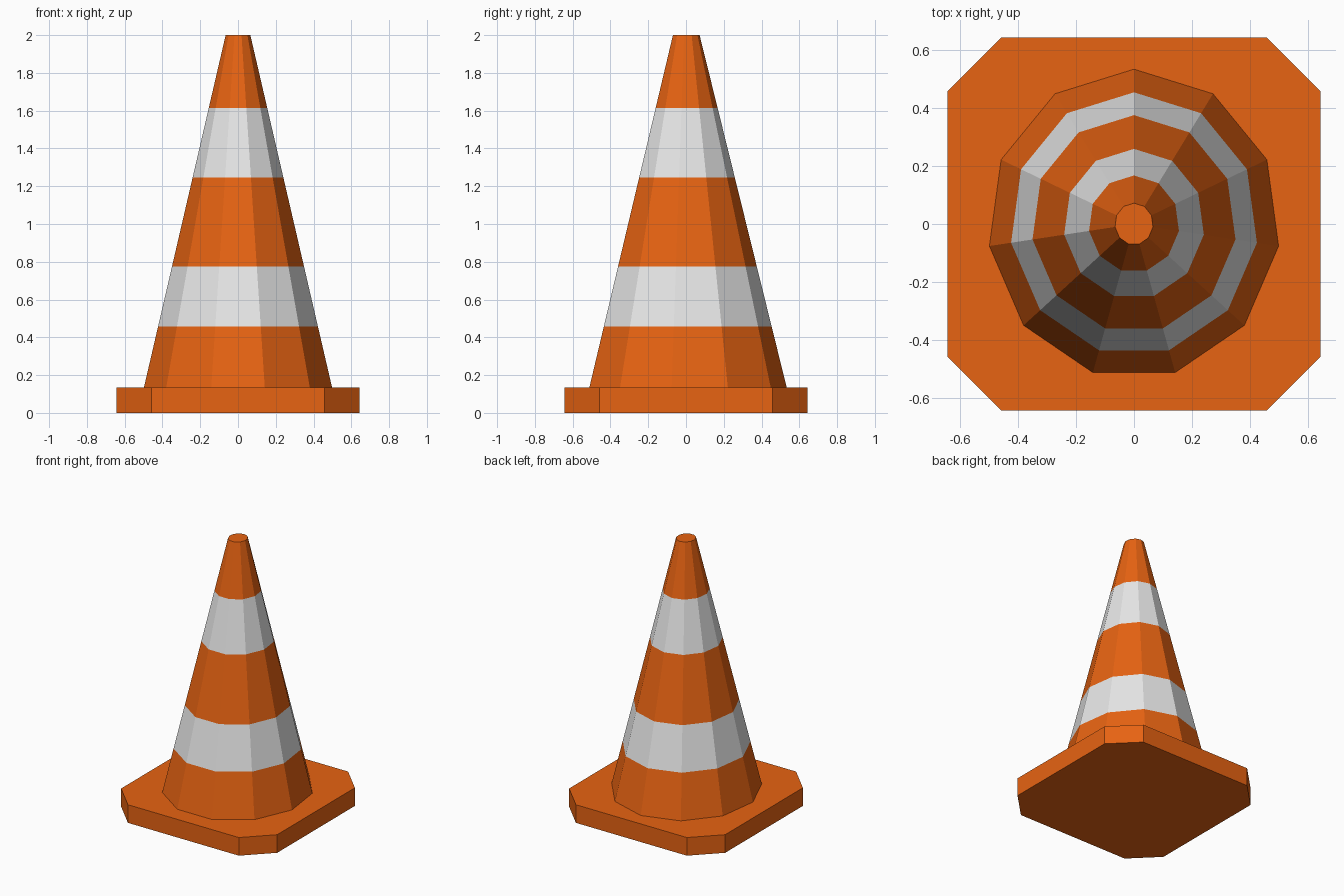
import bpy
import math

cube = bpy.data.objects.get("Cube")
if cube:
    bpy.data.objects.remove(cube, do_unlink=True)


def make_material(name, color):
    mat = bpy.data.materials.new(name)
    mat.use_nodes = True
    mat.diffuse_color = color
    mat.node_tree.nodes["Principled BSDF"].inputs["Base Color"].default_value = color
    return mat


orange = make_material("safety orange", (0.8, 0.125, 0.006, 1))
white = make_material("reflective white", (0.8, 0.8, 0.8, 1))


def loft(name, rings, materials, band_slots):
    """Join stacked rings of points with flat quads, capped at both ends."""
    n = len(rings[0])
    verts = [p for ring in rings for p in ring]
    faces, slots = [], []
    for level, slot in enumerate(band_slots):
        a, b = level * n, (level + 1) * n
        for i in range(n):
            j = (i + 1) % n
            faces.append((a + i, a + j, b + j, b + i))
            slots.append(slot)
    faces.append(tuple(reversed(range(n))))
    faces.append(tuple(range(len(verts) - n, len(verts))))
    slots += [band_slots[0], band_slots[-1]]

    mesh = bpy.data.meshes.new(name)
    mesh.from_pydata(verts, [], faces)
    for mat in materials:
        mesh.materials.append(mat)
    for poly, slot in zip(mesh.polygons, slots):
        poly.material_index = slot
    obj = bpy.data.objects.new(name, mesh)
    bpy.context.collection.objects.link(obj)
    return obj


BASE_TOP, HEIGHT = 0.135, 2.0

# Square foot with chamfered corners
half, cut = 0.643, 0.457
corners = []
for sx, sy in ((1, 1), (-1, 1), (-1, -1), (1, -1)):
    pair = [(sx * half, sy * cut), (sx * cut, sy * half)]
    corners += pair if sx * sy > 0 else pair[::-1]
loft("base_plate", [[(x, y, z) for x, y in corners] for z in (0, BASE_TOP)],
     [orange], [0])

# Eleven-sided tapered body with two white bands
SIDES = 11


def cone_ring(z):
    t = (z - BASE_TOP) / (HEIGHT - BASE_TOP)
    rx = 0.503 + (0.066 - 0.503) * t
    ry = 0.533 + (0.072 - 0.533) * t
    angles = [math.pi / 2 + math.tau * i / SIDES for i in range(SIDES)]
    return [(rx * math.cos(a), ry * math.sin(a), z) for a in angles]


levels = (BASE_TOP, 0.457, 0.775, 1.245, 1.615, HEIGHT)
loft("cone_body", [cone_ring(z) for z in levels], [orange, white], [0, 1, 0, 1, 0])
